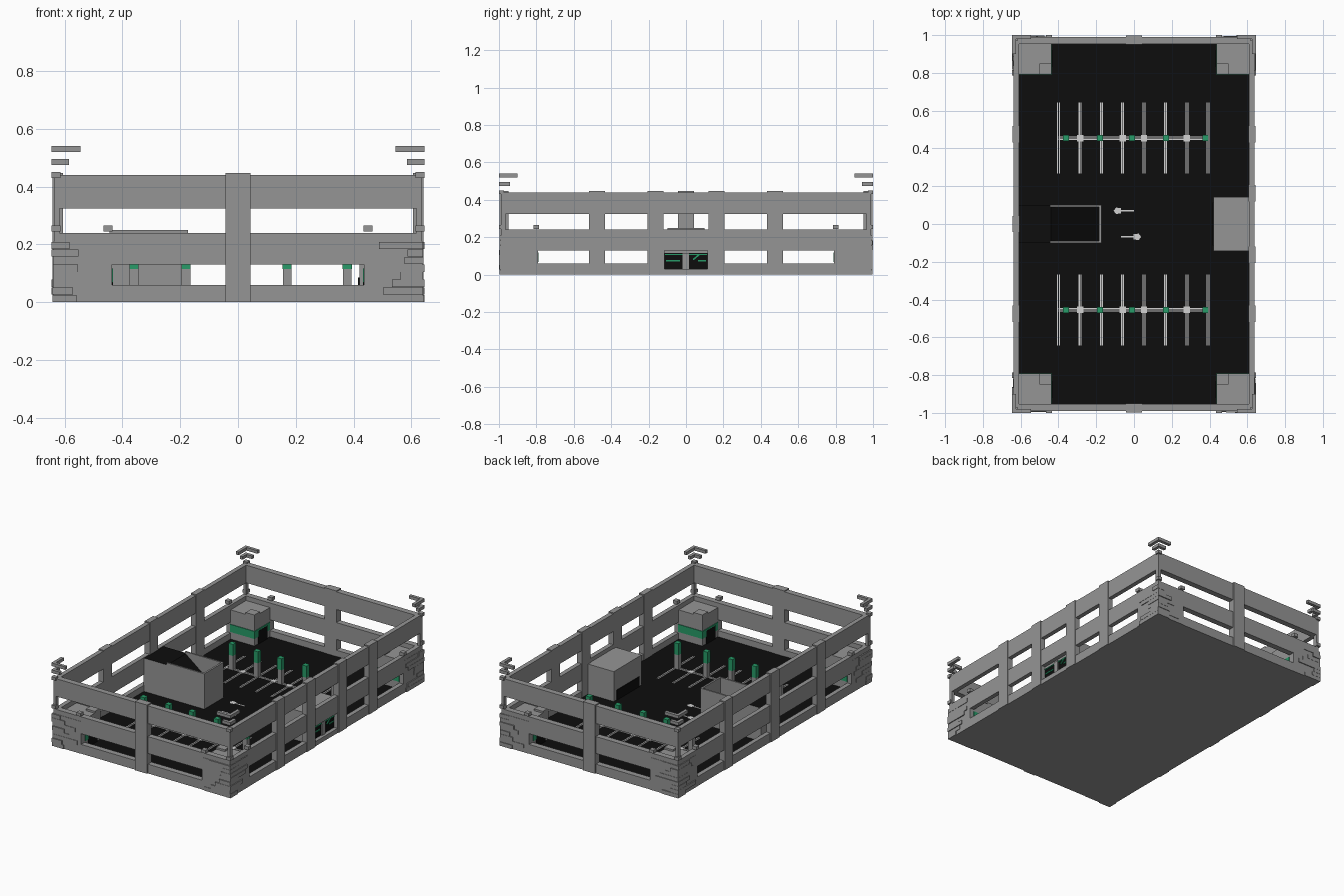
import bpy, bmesh, math, random
from mathutils import Matrix

if "Cube" in bpy.data.objects:
    bpy.data.objects.remove(bpy.data.objects["Cube"])

random.seed(4)

def mat(name, r, g, b):
    m = bpy.data.materials.new(name)
    m.diffuse_color = (r, g, b, 1)
    m.use_nodes = True
    m.node_tree.nodes["Principled BSDF"].inputs["Base Color"].default_value = m.diffuse_color
    return m

GREY = mat("concrete_grey", .30, .30, .30)
BLACK = mat("asphalt_black", .004, .004, .004)
GREEN = mat("sign_green", .02, .33, .14)
WHITE = mat("paint_white", .65, .65, .65)

def add_box(bm, x0, x1, y0, y1, z0, z1, mi=0, rot=None):
    v = bmesh.ops.create_cube(bm, size=1)["verts"]
    bmesh.ops.scale(bm, vec=(abs(x1 - x0), abs(y1 - y0), abs(z1 - z0)), verts=v)
    if rot:
        bmesh.ops.rotate(bm, verts=v, matrix=rot)
    bmesh.ops.translate(bm, vec=((x0 + x1) / 2, (y0 + y1) / 2, (z0 + z1) / 2), verts=v)
    for f in {f for q in v for f in q.link_faces}:
        f.material_index = mi

def finish(bm, name, *mats):
    bmesh.ops.recalc_face_normals(bm, faces=bm.faces)
    me = bpy.data.meshes.new(name)
    bm.to_mesh(me)
    bm.free()
    for m in mats:
        me.materials.append(m)
    ob = bpy.data.objects.new(name, me)
    bpy.context.collection.objects.link(ob)
    return ob

def boxes(name, items, *mats):
    bm = bmesh.new()
    for it in items:
        add_box(bm, *it)
    return finish(bm, name, *mats)

def prism(name, pts, y0, y1, *mats):
    """x-z profile extruded along y; upward faces above the ground use the second material"""
    bm = bmesh.new()
    f = bm.faces.new([bm.verts.new((x, y0, z)) for x, z in pts])
    r = bmesh.ops.extrude_face_region(bm, geom=[f])
    bmesh.ops.translate(bm, vec=(0, y1 - y0, 0), verts=[g for g in r["geom"] if isinstance(g, bmesh.types.BMVert)])
    bmesh.ops.recalc_face_normals(bm, faces=bm.faces)
    for f in bm.faces:
        f.material_index = 1 if f.normal.z > .2 else 0
    return finish(bm, name, *mats)

X, Y, XI, YI = .637, .99, .608, .952

def ring(z0, z1):
    out = []
    for s in (-1, 1):
        out.append((-X, X, s * YI, s * Y, z0, z1))
        out.append((s * XI, s * X, -YI, YI, z0, z1))
    return out

# Ground slab and black floor
boxes("ground_slab", [(-X, X, -Y, Y, 0, .015)], GREY)
boxes("parking_floor", [(-XI, XI, -YI, YI, .015, .02)], BLACK)

# Outer wall bands; the lowest one is notched at the right entrance
low = [w for w in ring(.0, .06) if not (w[0] > .5)]
low += [(XI, X, -YI, -.12, 0, .06), (XI, X, .12, YI, 0, .06), (XI, X, -.12, .12, 0, .03)]
boxes("lower_wall", low, GREY)
boxes("middle_wall", ring(.13, .24), GREY)
boxes("upper_wall", ring(.325, .44), GREY)

# Wall pillars
p = [(-.043, .043, s * .95, s * .997, 0, .447) for s in (-1, 1)]
p += [(.605, .642, y - .043, y + .043, 0, .447) for y in (-.475, -.163, .163, .475)]
p += [(-.642, -.605, y - .043, y + .043, 0, .447) for y in (-.475, 0, .475)]
boxes("wall_pillars", p, GREY)

# Corners: blocks, brick courses, posts, caps and floating chevrons
blocks, bricks, posts, caps, chev, bands, doors = [], [], [], [], [], [], []
for sx in (-1, 1):
    for sy in (-1, 1):
        def c(x0, x1, y0, y1, z0, z1):
            return (sx * x0, sx * x1, sy * y0, sy * y1, z0, z1)
        blocks.append(c(.437, .638, .792, .992, 0, .21))
        blocks.append(c(.437, .50, .792, .85, .21, .222))
        n = 8
        for i in range(n):
            z0, z1 = i * .21 / n, (i + 1) * .21 / n - .001
            a, b = random.uniform(.05, .19), random.uniform(.05, .19)
            d = random.choice((.641, .643, .645))
            bricks.append(c(d - a, d, .97, random.choice((.995, .998, 1.0)), z0, z1))
            bricks.append(c(.61, d, 1 - b, .996, z0, z1))
        posts.append(c(.618, .637, .965, .99, .24, .325))
        caps.append(c(.615, .645, .972, 1, .43, .45))
        for x, y in ((.63, .985), (.45, .985), (.63, .80)):
            caps.append(c(x - .015, x + .015, y - .015, y + .015, .245, .266))
        for lx, z in ((.06, .475), (.10, .52)):
            chev.append(c(.645 - lx, .645, .98, 1, z, z + .02))
            chev.append(c(.625, .645, 1 - lx, .98, z, z + .02))
        # green stripe and black door on the inner faces
        bands.append(c(.434, .61, .788, .793, .068, .117))
        bands.append(c(.433, .438, .788, .95, .105, .117))
        bands.append(c(.433, .438, .788, .83, .068, .105))
        bands.append(c(.433, .438, .92, .95, .068, .105))
        doors.append(c(.432, .438, .83, .92, .02, .105))
boxes("corner_blocks", blocks, GREY)
boxes("corner_bricks", bricks, GREY)
boxes("corner_posts", posts, GREY)
boxes("corner_caps", caps, GREY)
boxes("corner_chevrons", chev, GREY)
boxes("corner_stripes", bands, GREEN)
boxes("corner_doors", doors, BLACK)

# Columns: grey shaft, green top
cols = []
for x in (-.36, -.18, -.01, .17, .378):
    for y in (-.455, .455):
        cols.append((x - .015, x + .015, y - .015, y + .015, .02, .115, 0))
        cols.append((x - .016, x + .016, y - .016, y + .016, .115, .19, 1))
boxes("columns", cols, GREY, GREEN)

# Painted parking bays: paired lines and small square markers
lines = []
for s in (-1, 1):
    y = s * .455
    for x in (-.4, -.285, -.173, -.06, .053, .168, .28, .392):
        for d in (-.005, .005):
            lines.append((x + d - .003, x + d + .003, y - .187, y + .187, .02, .022))
    for d in (-.006, .006):
        lines.append((-.4, .395, y + d - .003, y + d + .003, .02, .0225))
    for x in (-.285, -.06, .053, .28):
        lines.append((x - .017, x + .017, y - .017, y + .017, .02, .024))
boxes("bay_lines", lines, WHITE)

# Floor arrows
bm = bmesh.new()
for s, x, y in ((-1, -.05, .07), (1, -.02, -.068)):
    add_box(bm, x - .05, x + .05, y - .004, y + .004, .02, .022)
    pts = [(.058, 0), (.045, .017), (.018, .014), (.018, -.014), (.045, -.017)]
    bm.faces.new([bm.verts.new((x + s * a, y + b, .0225)) for a, b in pts])
finish(bm, "floor_arrows", WHITE)

# Left ramp: black landing, slope and surrounding parapet
prism("ramp_landing", [(-.61, .02), (-.44, .02), (-.44, .237), (-.61, .237)], -.1, .1, GREY, BLACK)
prism("ramp_slope", [(-.44, .02), (-.185, .02), (-.185, .04), (-.44, .237)], -.092, .092, GREY, BLACK)
boxes("ramp_parapet", [(-.445, -.173, -.1, -.09, .02, .25), (-.445, -.173, .09, .1, .02, .25),
                       (-.185, -.173, -.09, .09, .02, .25)], GREY)

# Right entrance house with dark openings
boxes("entrance_house", [(.42, .61, -.143, .143, .02, .215)], GREY)
boxes("entrance_openings", [(.608, .612, -.115, .115, .03, .115),
                            (.416, .421, -.115, .115, .02, .085)], BLACK)
boxes("entrance_frame", [(.61, .638, -.124, -.115, .03, .13), (.61, .638, .115, .124, .03, .13),
                         (.61, .62, -.02, .015, .03, .115)], GREY)

# Green direction signs in the entrance
bm = bmesh.new()
for y, ang in ((.055, 40), (.085, 0), (-.055, 0), (-.085, 0)):
    add_box(bm, .612, .618, y - .022, y + .022, .07 + .02 * (ang > 0), .078 + .02 * (ang > 0), 0,
            Matrix.Rotation(math.radians(ang), 3, 'X'))
add_box(bm, .612, .618, -.112, .112, .104, .11)
finish(bm, "entrance_signs", GREEN)
